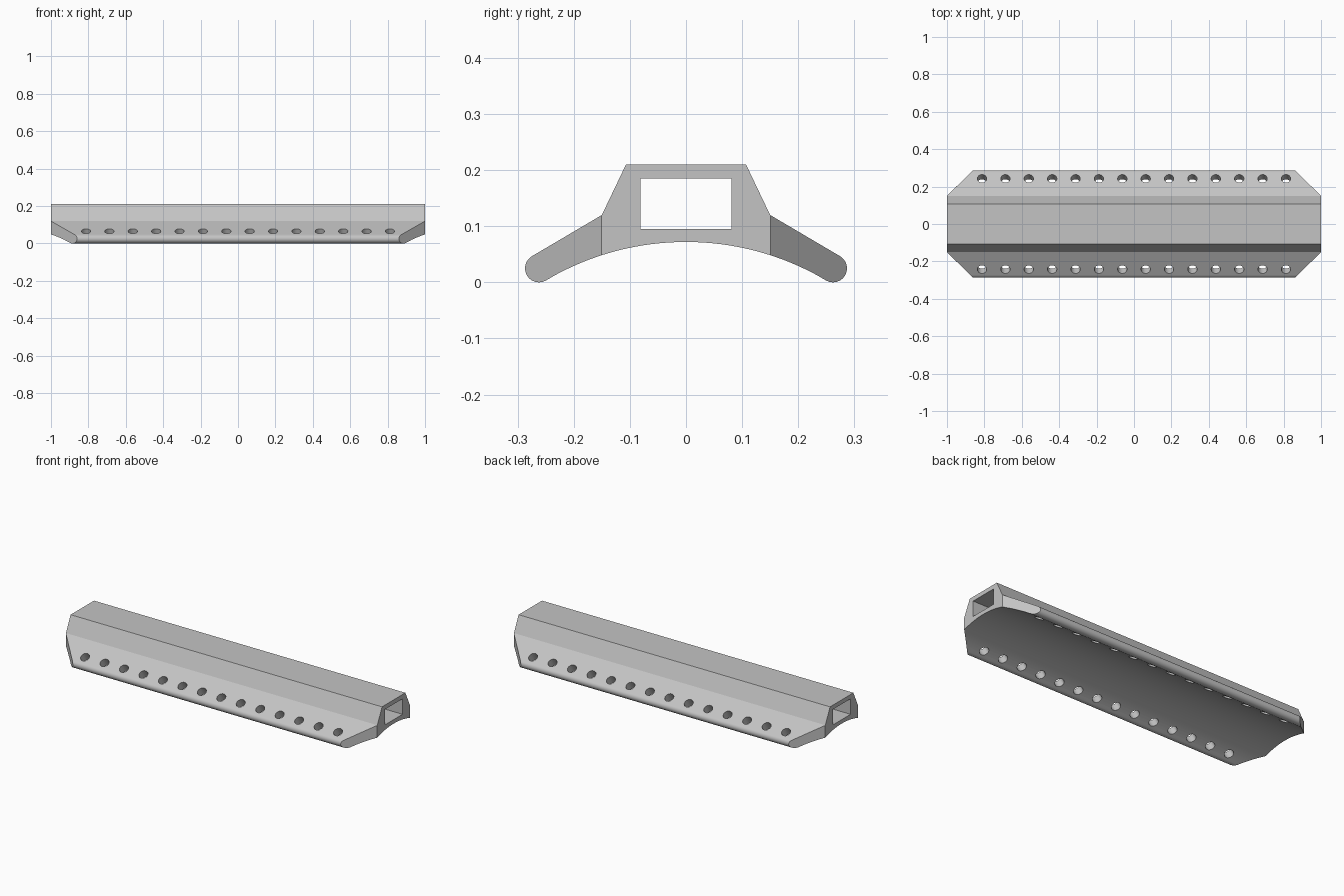
import bpy, bmesh, math
from mathutils import Vector, Matrix

cube = bpy.data.objects.get("Cube")
if cube:
    bpy.data.objects.remove(cube, do_unlink=True)

HALF_LENGTH = 1.0
ARC_R = 0.49          # radius of the concave underside
ARC_TOP = 0.072
TIP_Y, TIP_R = 0.262, 0.025
WING = math.radians(30)


def make_object(name, bm):
    bmesh.ops.recalc_face_normals(bm, faces=bm.faces)
    mesh = bpy.data.meshes.new(name)
    bm.to_mesh(mesh)
    bm.free()
    obj = bpy.data.objects.new(name, mesh)
    bpy.context.collection.objects.link(obj)
    return obj


# Half cross-section (y, z): roof, shoulder, rounded wing tip, curved underside
half = [(0.107, 0.21), (0.15, 0.12)]
for i in range(13):
    a = math.pi / 2 - WING - math.pi * i / 12
    half.append((TIP_Y + TIP_R * math.cos(a), TIP_R + TIP_R * math.sin(a)))
end_y = half[-1][0]
for i in range(1, 17):
    y = end_y * (1 - i / 16)
    half.append((y, ARC_TOP - ARC_R + math.sqrt(ARC_R ** 2 - y * y)))
profile = half + [(-y, z) for y, z in reversed(half[:-1])]

# Extrude the section along the length
bm = bmesh.new()
face = bm.faces.new([bm.verts.new((-HALF_LENGTH, y, z)) for y, z in profile])
ext = bmesh.ops.extrude_face_region(bm, geom=[face])
bmesh.ops.translate(bm, vec=(2 * HALF_LENGTH, 0, 0),
                    verts=[v for v in ext["geom"] if isinstance(v, bmesh.types.BMVert)])

# Chamfer the four wing corners
for sx in (-1, 1):
    for sy in (-1, 1):
        cut = bmesh.ops.bisect_plane(
            bm, geom=bm.verts[:] + bm.edges[:] + bm.faces[:], dist=1e-5,
            plane_co=(sx * HALF_LENGTH, sy * 0.151, 0),
            plane_no=Vector((sx * 0.136, sy * 0.14, 0)).normalized(), clear_outer=True)
        edges = [e for e in cut["geom_cut"] if isinstance(e, bmesh.types.BMEdge)]
        bmesh.ops.edgenet_fill(bm, edges=edges)
rail = make_object("mounting_rail", bm)

# Cutters: rectangular channel and two rows of holes square to the wings
bm = bmesh.new()
bmesh.ops.create_cube(bm, size=1, matrix=Matrix.Translation((0, 0, 0.14))
                      @ Matrix.Diagonal((2.4, 0.162, 0.09, 1)))
for side in (-1, 1):
    for i in range(14):
        pos = Matrix.Translation((0.125 * (i - 6.5), side * 0.243, 0.066))
        bmesh.ops.create_cone(bm, cap_ends=True, segments=24, radius1=0.025,
                              radius2=0.025, depth=0.16,
                              matrix=pos @ Matrix.Rotation(-side * WING, 4, "X"))
cutter = make_object("opening_cutter", bm)
cutter.hide_render = True

mod = rail.modifiers.new("openings", "BOOLEAN")
mod.operation = "DIFFERENCE"
mod.solver = "EXACT"
mod.object = cutter
bpy.ops.object.select_all(action="DESELECT")
bpy.context.view_layer.objects.active = rail
rail.select_set(True)
bpy.ops.object.modifier_apply(modifier=mod.name)
bpy.data.objects.remove(cutter, do_unlink=True)

# Smooth curves, flat upper panels and ends
bpy.ops.object.shade_smooth_by_angle(angle=math.radians(25))
for poly in rail.data.polygons:
    if poly.normal.z > 0.8 or abs(poly.normal.x) > 0.999:
        poly.use_smooth = False

# Single grey finish
GREY = (0.55, 0.55, 0.55, 1)
mat = bpy.data.materials.new("plain_grey")
mat.use_nodes = True
mat.diffuse_color = GREY
mat.node_tree.nodes["Principled BSDF"].inputs["Base Color"].default_value = GREY
rail.data.materials.clear()
rail.data.materials.append(mat)
